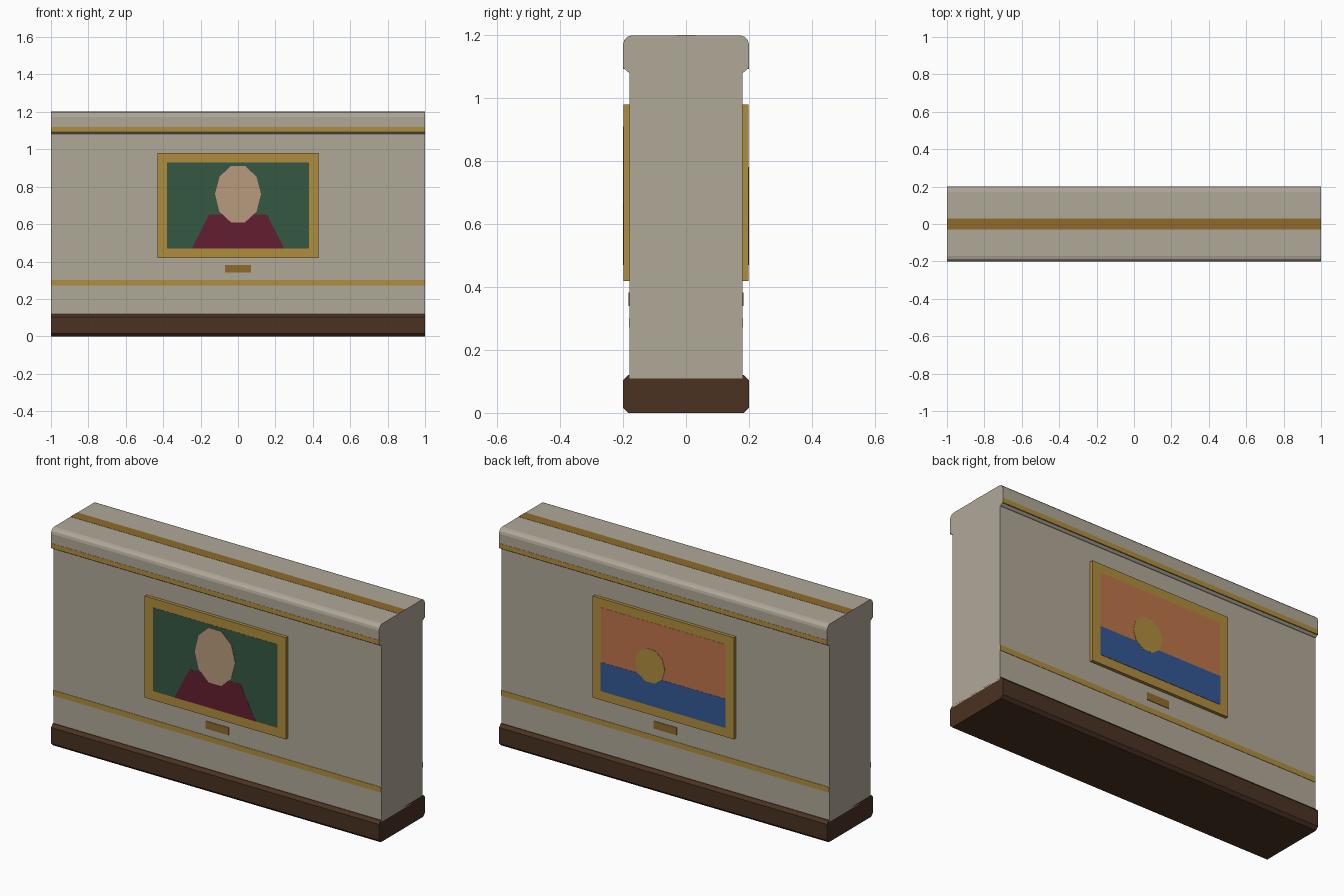
import bpy, bmesh, math

if "Cube" in bpy.data.objects:
    bpy.data.objects.remove(bpy.data.objects["Cube"])


def mat(name, hexcode):
    m = bpy.data.materials.new(name)
    rgb = [int(hexcode[i:i + 2], 16) / 255 for i in (0, 2, 4)]
    lin = [c / 12.92 if c <= 0.04045 else ((c + 0.055) / 1.055) ** 2.4 for c in rgb]
    m.diffuse_color = (*lin, 1)
    m.use_nodes = True
    m.node_tree.nodes["Principled BSDF"].inputs["Base Color"].default_value = m.diffuse_color
    return m


STONE = mat("stone", "b0a898")
GOLD = mat("gold", "b08d3e")
BRASS = mat("dark_brass", "8f6b2b")
WOOD = mat("dark_wood", "4a3222")
GREEN = mat("canvas_green", "355844")
SKIN = mat("skin", "b89a7c")
MAROON = mat("maroon", "641f30")
ORANGE = mat("sunset_orange", "be7549")
BLUE = mat("sea_blue", "345896")


def prism(name, pts, to3d, a, b, material):
    """Extrude a 2D outline between depths a and b."""
    bm = bmesh.new()
    n = len(pts)
    lo = [bm.verts.new(to3d(p, a)) for p in pts]
    hi = [bm.verts.new(to3d(p, b)) for p in pts]
    bm.faces.new(lo)
    bm.faces.new(hi[::-1])
    for i in range(n):
        j = (i + 1) % n
        bm.faces.new((lo[i], hi[i], hi[j], lo[j]))
    bmesh.ops.recalc_face_normals(bm, faces=bm.faces)
    me = bpy.data.meshes.new(name)
    bm.to_mesh(me)
    bm.free()
    me.materials.append(material)
    ob = bpy.data.objects.new(name, me)
    bpy.context.collection.objects.link(ob)
    return ob


def rect(u0, u1, v0, v1):
    return [(u0, v0), (u1, v0), (u1, v1), (u0, v1)]


def oval(u, v, ru, rv, n=10):
    return [(u + ru * math.cos(2 * math.pi * i / n), v + rv * math.sin(2 * math.pi * i / n))
            for i in range(n)]


def rounded(hw, z0, z1, r, seg):
    """Rectangle outline in y/z with rounded corners."""
    pts = []
    corners = [(hw - r, z1 - r), (-hw + r, z1 - r), (-hw + r, z0 + r), (hw - r, z0 + r)]
    for k, (cy, cz) in enumerate(corners):
        for i in range(seg + 1):
            t = math.pi / 2 * (k + i / seg)
            pts.append((cy + r * math.cos(t), cz + r * math.sin(t)))
    return pts


def bar(name, pts, material):
    """Profile in y/z running the full length in x."""
    return prism(name, pts, lambda p, d: (d, p[0], p[1]), -1, 1, material)


# Wall, plinth and coping
bar("wall_body", rect(-0.18, 0.18, 0.11, 1.09), STONE)
bar("plinth", rounded(0.2, 0, 0.12, 0.016, 1), WOOD)
bar("coping", rounded(0.2, 1.08, 1.2, 0.028, 3), STONE)
bar("top_stripe", rect(-0.03, 0.03, 1.199, 1.201), BRASS)

# Details on both faces; u runs to the right as seen facing that side
for side, s in (("front", -1), ("back", 1)):
    def plate(name, pts, a, b, material, s=s, side=side):
        return prism(side + "_" + name, pts, lambda p, d: (-s * p[0], s * d, p[1]),
                     a, b, material)

    plate("wall_stripe", rect(-1, 1, 0.272, 0.302), 0.179, 0.182, GOLD)
    plate("coping_stripe", rect(-1, 1, 1.093, 1.12), 0.195, 0.201, GOLD)
    plate("plaque", rect(-0.07, 0.07, 0.34, 0.382), 0.179, 0.183, BRASS)
    plate("picture_frame", rect(-0.43, 0.43, 0.42, 0.98), 0.175, 0.198, GOLD)
    canvas = rect(-0.38, 0.38, 0.47, 0.93)

    if s < 0:
        # Portrait
        plate("canvas", canvas, 0.197, 0.199, GREEN)
        plate("shoulders", [(-0.247, 0.47), (0.247, 0.47), (0.155, 0.65), (-0.155, 0.65)],
              0.197, 0.200, MAROON)
        plate("head", oval(0, 0.76, 0.123, 0.158), 0.197, 0.201, SKIN)
    else:
        # Seascape
        plate("sky", canvas, 0.197, 0.199, ORANGE)
        plate("sea", rect(-0.38, 0.38, 0.47, 0.63), 0.197, 0.200, BLUE)
        plate("sun", oval(-0.08, 0.69, 0.092, 0.096), 0.197, 0.201, GOLD)
